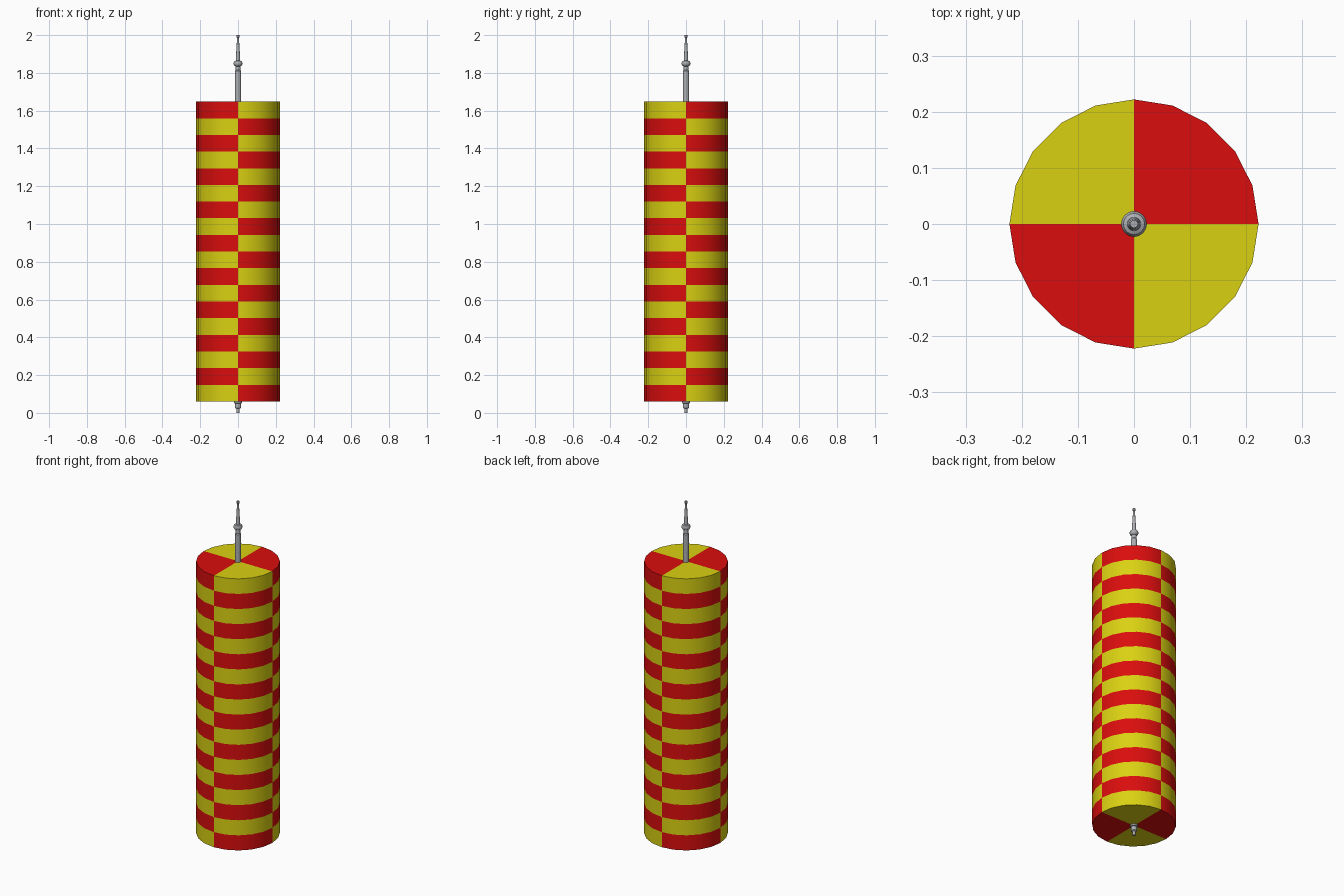
import bpy, bmesh, math

if "Cube" in bpy.data.objects:
    bpy.data.objects.remove(bpy.data.objects["Cube"])

BOTTOM, TOP, RADIUS, SIDES, BANDS = 0.06, 1.648, 0.222, 20, 18


def material(name, rgb):
    m = bpy.data.materials.new(name)
    m.diffuse_color = (*rgb, 1)
    m.use_nodes = True
    m.node_tree.nodes["Principled BSDF"].inputs["Base Color"].default_value = m.diffuse_color
    return m


red = material("red", (0.70, 0.004, 0.004))
yellow = material("yellow", (0.70, 0.64, 0.006))
grey = material("grey metal", (0.42, 0.43, 0.45))


def lathe(name, profile, sides, mats):
    """Turn (radius, height) points round z; ends with radius 0 become fans."""
    bm = bmesh.new()
    rings = []
    for r, z in profile:
        if r == 0:
            rings.append([bm.verts.new((0, 0, z))] * sides)
        else:
            rings.append([bm.verts.new((r * math.cos(2 * math.pi * i / sides),
                                        r * math.sin(2 * math.pi * i / sides), z))
                          for i in range(sides)])
    for a, b in zip(rings, rings[1:]):
        for i in range(sides):
            j = (i + 1) % sides
            bm.faces.new(list(dict.fromkeys((a[i], a[j], b[j], b[i]))))
    bmesh.ops.recalc_face_normals(bm, faces=bm.faces)
    mesh = bpy.data.meshes.new(name)
    bm.to_mesh(mesh)
    bm.free()
    for m in mats:
        mesh.materials.append(m)
    ob = bpy.data.objects.new(name, mesh)
    bpy.context.collection.objects.link(ob)
    bpy.context.view_layer.objects.active = ob
    ob.select_set(True)
    bpy.ops.object.shade_smooth_by_angle(angle=math.radians(35))
    ob.select_set(False)
    return ob


# Chequered drum: one ring per band, closed by fan caps
step = (TOP - BOTTOM) / BANDS
profile = [(0, BOTTOM)] + [(RADIUS, BOTTOM + i * step) for i in range(BANDS + 1)] + [(0, TOP)]
drum = lathe("chequered_drum", profile, SIDES, [red, yellow])
for p in drum.data.polygons:
    c = p.center
    band = min(BANDS - 1, max(0, int((c.z - BOTTOM) / step)))
    quadrant = int(c.x * c.y > 0)
    p.material_index = (band + quadrant) % 2

# Mast with collar and tapered tip
lathe("top_mast", [(0, 1.64), (0.017, 1.64), (0.017, 1.81), (0.013, 1.815), (0.013, 1.835),
                   (0.019, 1.838), (0.023, 1.845), (0.023, 1.855), (0.019, 1.862),
                   (0.012, 1.865), (0.010, 1.90), (0.005, 1.985), (0.007, 1.987),
                   (0.007, 2.0), (0, 2.0)], 16, [grey])

# Stepped fitting underneath
lathe("bottom_fitting", [(0, 0), (0.008, 0), (0.009, 0.022), (0.016, 0.026), (0.016, 0.05),
                         (0.022, 0.052), (0.022, 0.065), (0, 0.065)], 16, [grey])
